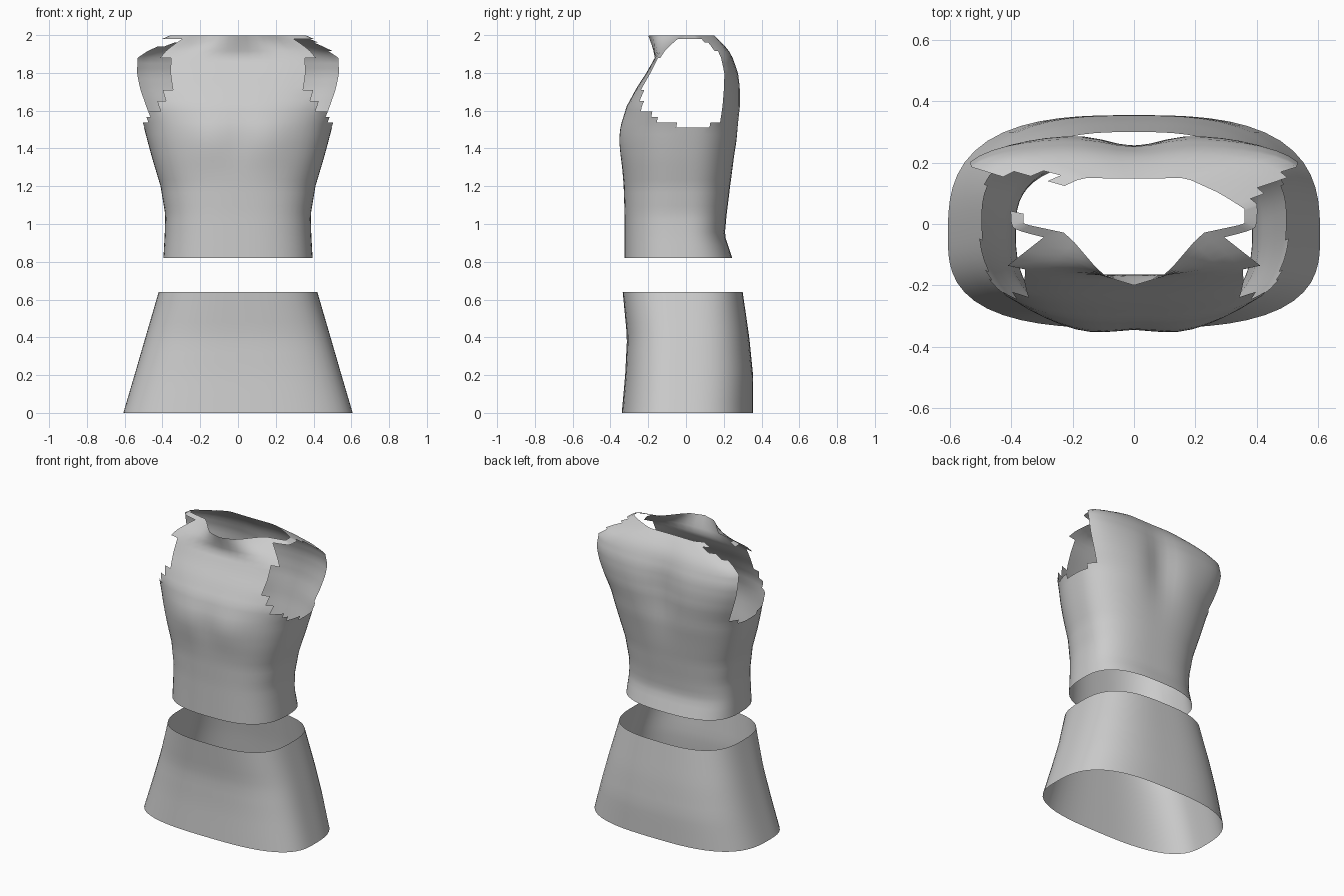
import bpy, bmesh, math

if "Cube" in bpy.data.objects:
    bpy.data.objects.remove(bpy.data.objects["Cube"])

COLS = 64  # columns around each garment

fabric = bpy.data.materials.new("grey_fabric")
fabric.diffuse_color = (0.6, 0.6, 0.6, 1)
fabric.use_nodes = True
fabric.node_tree.nodes["Principled BSDF"].inputs["Base Color"].default_value = fabric.diffuse_color


def lerp_keys(keys, t):
    """Piecewise linear lookup; the first entry of each key is the parameter."""
    for a, b in zip(keys, keys[1:]):
        if t <= b[0]:
            f = max(0.0, (t - a[0]) / (b[0] - a[0]))
            return [p + (q - p) * f for p, q in zip(a[1:], b[1:])]
    return list(keys[-1][1:])


def bump(v, width):
    return math.exp(-(v / width) ** 2)


def ring(z, w, yf, yb, yc, n):
    """Rounded-box cross-section: half width, front, back, widest depth, squareness."""
    pts = []
    for i in range(COLS):
        a = 2 * math.pi * i / COLS - math.pi / 2
        c, s = math.cos(a), math.sin(a)
        r = (abs(c) ** n + abs(s) ** n) ** (-1 / n)
        depth = (yb - yc) if s > 0 else (yc - yf)
        pts.append((w * r * c, yc + depth * r * s, z))
    return pts


def loft(name, rings, drop=None):
    bm = bmesh.new()
    rows = [[bm.verts.new(p) for p in r] for r in rings]
    for lo, hi in zip(rows, rows[1:]):
        for i in range(COLS):
            j = (i + 1) % COLS
            f = bm.faces.new((lo[i], lo[j], hi[j], hi[i]))
            f.smooth = True
    if drop:
        gone = [f for f in bm.faces if drop(f.calc_center_median())]
        bmesh.ops.delete(bm, geom=gone, context='FACES')
    me = bpy.data.meshes.new(name)
    bm.to_mesh(me)
    bm.free()
    me.materials.append(fabric)
    ob = bpy.data.objects.new(name, me)
    bpy.context.collection.objects.link(ob)
    return ob


# Skirt: flared open tube (z, half width, front, back, widest depth, squareness)
skirt_keys = [(0, .607, -.34, .355, -.04, 2.9), (.2, .548, -.322, .355, -.03, 2.9),
              (.4, .49, -.312, .335, -.02, 2.9), (.64, .42, -.335, .30, -.02, 2.9)]
loft("skirt", [ring(z, *lerp_keys(skirt_keys, z)) for z in [.64 * i / 12 for i in range(13)]])

# Bodice: torso rings up to the upper chest
body_keys = [(.82, .395, -.325, .245, -.02, 2.7), (.94, .388, -.325, .205, -.02, 2.7),
             (1.05, .385, -.325, .215, -.02, 2.7), (1.2, .41, -.33, .235, -.01, 2.6),
             (1.35, .455, -.34, .26, 0, 2.6), (1.45, .482, -.342, .278, .01, 2.6),
             (1.52, .5, -.338, .285, .02, 2.6), (1.62, .54, -.315, .295, .04, 2.7),
             (1.72, .57, -.262, .292, .06, 2.9), (1.8, .58, -.21, .28, .08, 3.1),
             (1.88, .57, -.165, .25, .08, 3.3)]
zs = [.82 + .69 * i / 20 for i in range(20)] + [1.51 + .37 * i / 13 for i in range(14)]
body = []
for z in zs:
    pts = []
    for x, y, h in ring(z, *lerp_keys(body_keys, z)):
        if y < 0:  # bust
            y -= .016 * bump(abs(x) - .15, .12) * bump(z - 1.45, .13)
        else:      # spine groove
            y -= .04 * bump(x, .12) * bump(z - 1.65, .25)
        pts.append((x, y, h))
    body.append(pts)

# Neckline: half outline from front centre to back centre (parameter, x, y)
neck_keys = [(0, 0, -.2), (.07, .1, -.17), (.18, .22, -.03), (.3, .36, 0),
             (.6, .36, .05), (.68, .28, .1), (.76, .17, .15), (1, 0, .148)]
base = body[-1]
for k in (.2, .4, .6, .8, 1):
    pts = []
    for i, (x, y, z) in enumerate(base):
        half = i <= COLS // 2
        s = (i if half else COLS - i) / (COLS / 2)
        nx, ny = lerp_keys(neck_keys, s)
        nx = nx if half else -nx
        pts.append((x + (nx - x) * k, y + (ny - y) * k, 1.88 + .118 * k ** .75))
    body.append(pts)

# Armhole outline in side view (y, z)
armhole = [(-.05, 1.975), (.1, 1.97), (.19, 1.88), (.205, 1.75), (.18, 1.55), (.07, 1.505),
           (-.1, 1.53), (-.23, 1.61), (-.235, 1.72), (-.16, 1.86)]


def in_armhole(p):
    inside = False
    for (y1, z1), (y2, z2) in zip(armhole, armhole[1:] + armhole[:1]):
        if (z1 > p.z) != (z2 > p.z) and p.y < y1 + (p.z - z1) / (z2 - z1) * (y2 - y1):
            inside = not inside
    return inside and abs(p.x) > .3


def torn(p):
    """Ragged armholes plus the split left shoulder strap."""
    split = p.x < -.27 and .035 < p.y < .17 and p.z > 1.9
    return in_armhole(p) or split


loft("bodice", body, torn)
